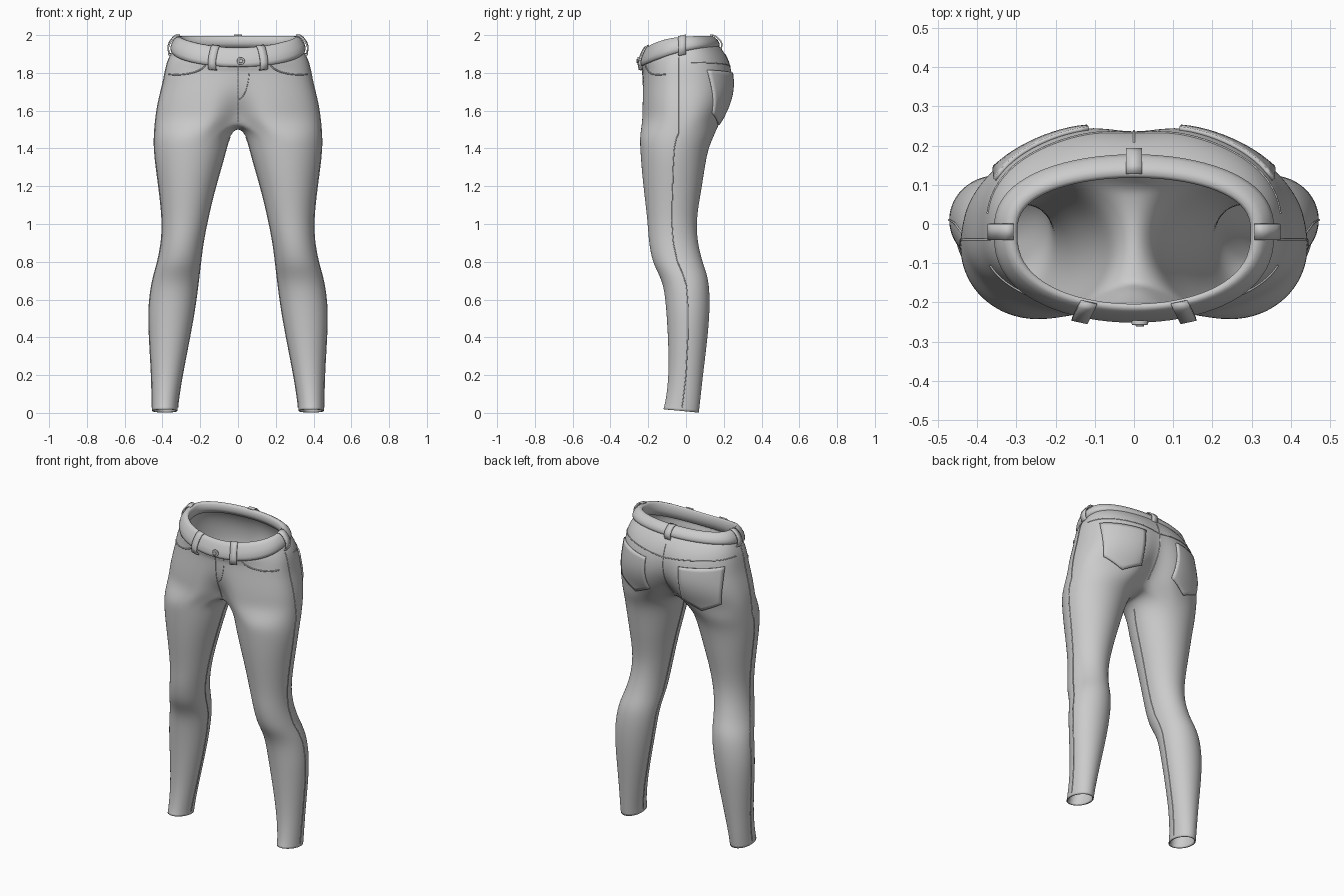
import bpy
import math
from mathutils import Vector
from mathutils.bvhtree import BVHTree

cube = bpy.data.objects.get("Cube")
if cube:
    bpy.data.objects.remove(cube)

cloth = bpy.data.materials.new("grey_cloth")
cloth.use_nodes = True
cloth.diffuse_color = (0.6, 0.6, 0.6, 1)
cloth.node_tree.nodes["Principled BSDF"].inputs["Base Color"].default_value = (0.6, 0.6, 0.6, 1)


def add_mesh(name, verts, faces):
    me = bpy.data.meshes.new(name)
    me.from_pydata(verts, [], faces)
    me.shade_smooth()
    me.materials.append(cloth)
    ob = bpy.data.objects.new(name, me)
    bpy.context.collection.objects.link(ob)
    return ob


def modify(ob, kind, **settings):
    mod = ob.modifiers.new(kind.title(), kind)
    for key, value in settings.items():
        setattr(mod, key, value)


def grid_faces(rows, cols, wrap=False):
    last = cols if wrap else cols - 1
    return [(r * cols + c, r * cols + (c + 1) % cols,
             (r + 1) * cols + (c + 1) % cols, (r + 1) * cols + c)
            for r in range(rows - 1) for c in range(last)]


def band_low(y):
    s = (0.175 - y) / 0.425
    return 1.83 + 0.105 * (1 - s * s)


def band_high(y):
    s = (0.175 - y) / 0.425
    return 1.905 + 0.09 * (1 - s ** 4)


def hip_point(t, wide, front, back, dip_f=0, dip_b=0):
    """Point on a half ring, t from -90 (front centre) to 90 (back centre)."""
    mid = -0.02
    x, s = wide * math.cos(t), math.sin(t)
    reach = back - mid if s > 0 else mid - front
    dip = (dip_b if s > 0 else dip_f) * math.exp(-(x / 0.075) ** 2)
    y = mid + math.copysign(max(reach * abs(s) ** 0.8 - dip, 0), s)
    return x, y


# Trouser body: leg rows are (height, outer, inner, front, back)
LEG = [(0.01, .455, .32, -.12, .068), (0.06, .455, .317, -.108, .075),
       (0.2, .457, .295, -.09, .09), (0.4, .47, .255, -.095, .115),
       (0.55, .475, .228, -.105, .127), (0.67, .46, .212, -.117, .124),
       (0.74, .443, .204, -.147, .11), (0.8, .425, .197, -.178, .087),
       (0.9, .405, .185, -.197, .062), (1.0, .4, .165, -.203, .055),
       (1.1, .408, .143, -.214, .067), (1.2, .42, .117, -.226, .085),
       (1.3, .434, .088, -.236, .1), (1.4, .445, .06, -.243, .118),
       (1.47, .444, .042, -.246, .15)]
# Hip rows are (height, half width, front, back, front dip, back dip, tilt)
HIP = [(1.55, .438, -.246, .2, .1, .1, 0), (1.62, .429, -.244, .237, .055, .065, 0),
       (1.69, .413, -.239, .257, .02, .04, 0), (1.75, .397, -.233, .26, .006, .025, 0),
       (1.79, .386, -.229, .251, 0, .015, .3), (1.805, .373, -.23, .222, 0, .006, .8),
       (1.835, .347, -.24, .178, 0, 0, 1), (1.85, .335, -.225, .16, 0, 0, 1)]
OUT, INN = 25, 7
RING = OUT + INN
verts = []
for z, outer, inner, front, back in LEG:
    cx, rx, cy, ry = (outer + inner) / 2, (outer - inner) / 2, (front + back) / 2, (back - front) / 2
    gap = math.radians(128)
    angles = [-gap + 2 * gap * i / (OUT - 1) for i in range(OUT)]
    angles += [gap + (2 * math.pi - 2 * gap) * (i + 1) / (INN + 1) for i in range(INN)]
    for a in angles:
        y = cy + ry * math.sin(a)
        hem = -0.1 * (y + 0.02) if z < 0.05 else 0
        verts.append((cx + rx * math.cos(a), y, z + hem))
faces = grid_faces(len(LEG) + 1, RING, True)
for row, (z, wide, front, back, dip_f, dip_b, tilt) in enumerate(HIP):
    start = len(verts)
    for i in range(OUT):
        t = math.pi * (i / (OUT - 1) - 0.5)
        x, y = hip_point(t, wide, front, back, dip_f, dip_b)
        if i in (0, OUT - 1):
            x = 0
        verts.append((x, y, z + tilt * (band_low(y) - 1.83)))
    if row == 0:
        # Crotch seam under the body, on the centre line
        y0, y1 = verts[start][1], verts[-1][1]
        for i in range(INN):
            k = (i + 1) / (INN + 1)
            verts.append((0, y1 + (y0 - y1) * k, 1.515 + 0.035 * (2 * k - 1) ** 2))
    else:
        below = start - (RING if row == 1 else OUT)
        faces += [(below + i, below + i + 1, start + i + 1, start + i) for i in range(OUT - 1)]
body = add_mesh("trouser_body", verts, faces)
modify(body, "MIRROR", use_clip=True, merge_threshold=0.0005)
modify(body, "SUBSURF", levels=2, render_levels=2)
modify(body, "SOLIDIFY", thickness=0.008, offset=-1)
bpy.context.view_layer.update()
surface = BVHTree.FromObject(body, bpy.context.evaluated_depsgraph_get())


def project(origin, direction, lift):
    d = Vector(direction).normalized()
    hit, normal, _, _ = surface.ray_cast(Vector(origin), d)
    if hit is None:
        return None
    return hit - d * lift


# Waistband: rounded profile of (inset, height fraction) swept round the waist
PROFILE = [(.012, -.03), (.002, .08), (0, .3), (.008, .6), (.025, .88), (.038, 1),
           (.052, 1), (.06, .88), (.06, .4), (.05, 0)]


def band_point(t, inset, h):
    side = 1 if math.cos(t) >= 0 else -1
    x, y = hip_point(t if side > 0 else math.pi - t, .358 - inset, -.252 + inset * .8, .178 - inset)
    low = band_low(y)
    return Vector((side * x, y, low + h * (band_high(y) - low)))


STEPS = 72
ring = [band_point(2 * math.pi * i / STEPS - math.pi / 2, d, h)
        for i in range(STEPS + 1) for d, h in PROFILE]
modify(add_mesh("waistband", ring, grid_faces(STEPS + 1, len(PROFILE), True)), "WELD", merge_threshold=.0005)

# Belt loops follow the band profile, a little outside it
LOOP = [(.008, -.25), (-.008, -.15), (-.012, .3), (-.004, .6), (.014, .9), (.03, 1.05), (.05, 1.05)]
for name, t in (("front_left", -68), ("front_right", 248), ("left", 0), ("right", 180), ("back", 90)):
    t = math.radians(t)
    across = (band_point(t + .02, 0, 0) - band_point(t - .02, 0, 0)).normalized() * 0.021
    pts = [band_point(t, d, h) + across * s for d, h in LOOP for s in (-1, 1)]
    loop = add_mesh("belt_loop_" + name, pts, grid_faces(len(LOOP), 2))
    modify(loop, "SOLIDIFY", thickness=0.008, offset=0)

# Button at the front of the band
for name, radius, depth in (("button", .021, .012), ("button_cap", .011, .02)):
    bpy.ops.mesh.primitive_cylinder_add(vertices=24, radius=radius, depth=depth,
                                        location=(.015, -.252, 1.863), rotation=(math.pi / 2, 0, 0))
    button = bpy.context.object
    button.name = name
    button.data.materials.append(cloth)
    modify(button, "BEVEL", width=.003, segments=2)
    bpy.ops.object.shade_smooth_by_angle()

# Back pockets: pointed patches laid on the seat
N = 13
patch = []
for r in range(N):
    for c in range(N):
        u, v = c / (N - 1), r / (N - 1)
        bottom = 1.585 - 0.06 * (1 - abs(2 * u - 1))
        top = 1.8 + 0.015 * u
        x = 0.03 + 0.285 * u + 0.015 * (1 - v) * (1 - 2 * u)
        z = bottom + (top - bottom) * v
        patch.append(project((x + .35, 1, z), (-.35, -1, 0), .004))
pocket = add_mesh("back_pockets", patch, grid_faces(N, N))
modify(pocket, "MIRROR")
modify(pocket, "SOLIDIFY", thickness=0.012, offset=0)


# Seams: thin cords laid on the cloth
def seam(name, rays, radius=.003):
    pts = [p for p in (project(o, d, .0005) for o, d in rays) if p]
    curve = bpy.data.curves.new(name, "CURVE")
    curve.dimensions = "3D"
    curve.bevel_depth = radius
    curve.bevel_resolution = 1
    curve.materials.append(cloth)
    line = curve.splines.new("POLY")
    line.points.add(len(pts) - 1)
    for point, p in zip(line.points, pts):
        point.co = (*p, 1)
    bpy.context.collection.objects.link(bpy.data.objects.new(name, curve))


def leg_mid(z):
    for a, b in zip(LEG, LEG[1:]):
        if z <= b[0]:
            k = (z - a[0]) / (b[0] - a[0])
            return (a[3] + a[4]) / 2 * (1 - k) + (b[3] + b[4]) / 2 * k
    return -0.04


def span(a, b, n=24):
    return [a + (b - a) * i / n for i in range(n + 1)]


for side, label in ((1, "left"), (-1, "right")):
    seam("side_seam_" + label, [((side, leg_mid(z), z), (-side, 0, 0)) for z in span(.03, 1.88, 60)])
    seam("inner_seam_" + label, [((0, leg_mid(z), z), (side, 0, 0)) for z in span(.03, 1.46, 50)])
    # Front pocket opening, curving from the band to the side seam
    seam("front_pocket_edge_" + label,
         [((side * (.34 - .17 * math.cos(a)) * 1.6, -1, 1.85 - .06 * math.sin(a)),
           (-side * (.34 - .17 * math.cos(a)) * .75, 1, 0)) for a in span(0, 1.9)], .004)
    seam("yoke_seam_" + label,
         [((side * math.sin(a), math.cos(a), 1.825 + .03 * math.sin(a)),
           (-side * math.sin(a), -math.cos(a), 0)) for a in span(0, 1.5)])
seam("fly_seam", [((0, -1, z), (0, 1, 0)) for z in span(1.54, 1.83)])
seam("seat_seam", [((0, 1, z), (0, -1, 0)) for z in span(1.56, 1.9)])
seam("fly_stitch", [((.06 * math.cos(a), -1, 1.83 - .17 * math.sin(a)), (0, 1, 0)) for a in span(0, 1.57)], .002)
